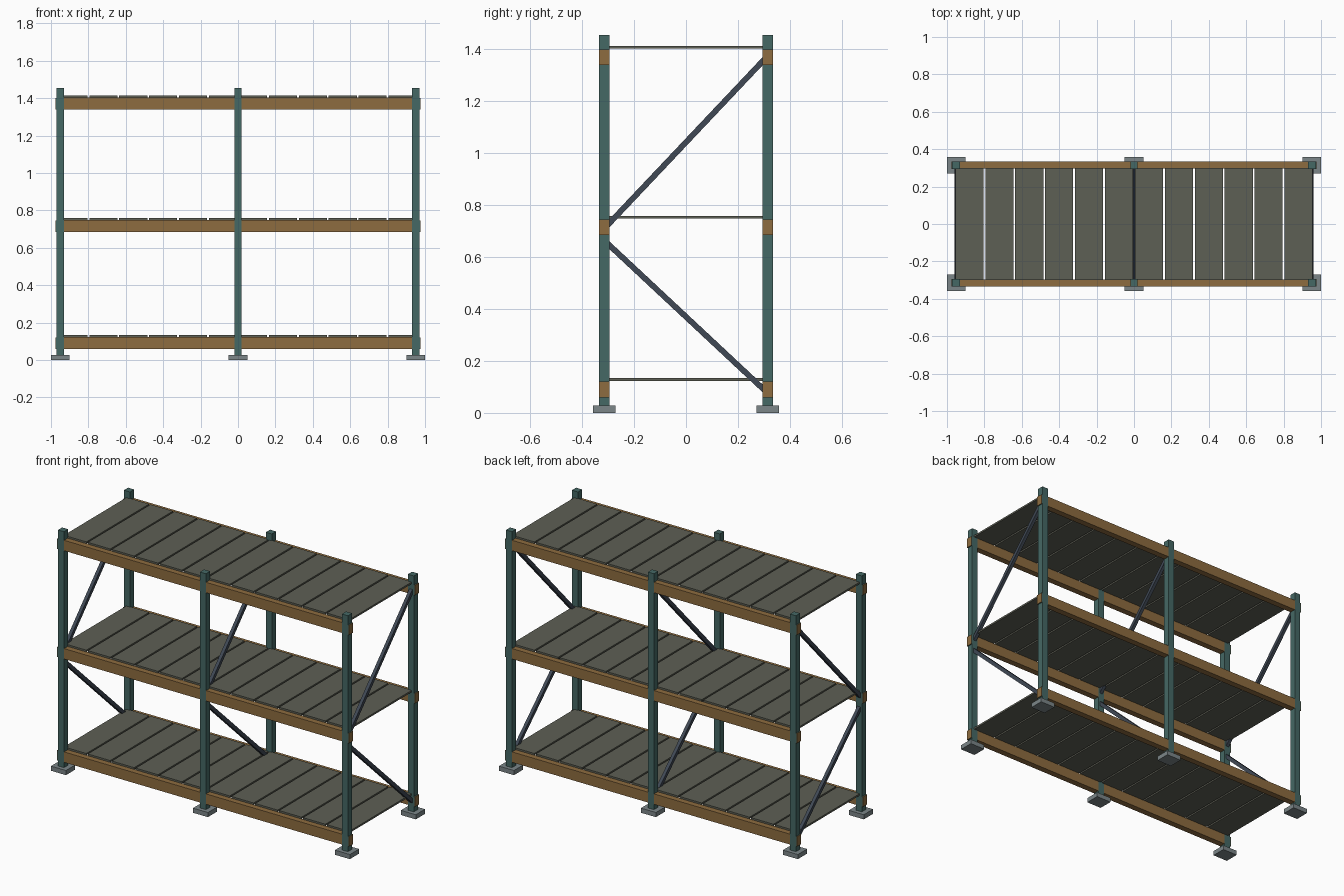
import bpy
import math
from mathutils import Vector

cube = bpy.data.objects.get("Cube")
if cube:
    bpy.data.objects.remove(cube, do_unlink=True)


def make_material(name, rgb):
    mat = bpy.data.materials.new(name)
    mat.use_nodes = True
    color = (*rgb, 1)
    mat.diffuse_color = color
    mat.node_tree.nodes["Principled BSDF"].inputs["Base Color"].default_value = color
    return mat


TEAL = make_material("teal_steel", (0.06, 0.14, 0.13))
BROWN = make_material("orange_brown", (0.27, 0.15, 0.05))
GREY = make_material("foot_grey", (0.2, 0.24, 0.25))
DECK = make_material("deck_grey", (0.11, 0.115, 0.09))
SLATE = make_material("slate_brace", (0.05, 0.065, 0.09))


def box(name, lo, hi, mat):
    lo, hi = Vector(lo), Vector(hi)
    bpy.ops.mesh.primitive_cube_add(size=1, location=(lo + hi) / 2)
    ob = bpy.context.object
    ob.name = name
    ob.scale = hi - lo
    ob.data.materials.append(mat)
    return ob


FRAMES = (-0.95, 0, 0.95)
LEVELS = (0.06, 0.685, 1.34)
POST_Y, HALF, TOP = 0.315, 0.02, 1.455
BEAM_H = 0.063


def brace(name, x, start, end):
    (y0, z0), (y1, z1) = start, end
    bpy.ops.mesh.primitive_cube_add(size=1, location=(x, (y0 + y1) / 2, (z0 + z1) / 2))
    ob = bpy.context.object
    ob.name = name
    ob.scale = (0.02, math.hypot(y1 - y0, z1 - z0), 0.022)
    ob.rotation_euler.x = math.atan2(z1 - z0, y1 - y0)
    ob.data.materials.append(SLATE)


# Upright frames: posts, foot plates and diagonal braces
for x in FRAMES:
    for y in (-POST_Y, POST_Y):
        box("post", (x - HALF, y - HALF, 0.02), (x + HALF, y + HALF, TOP), TEAL)
        box("foot_plate", (x - 0.05, y - 0.044, 0), (x + 0.05, y + 0.044, 0.028), GREY)
    brace("lower_brace", x, (-0.305, 0.655), (0.305, 0.085))
    brace("upper_brace", x, (-0.305, 0.72), (0.305, 1.365))

# Shelf levels: beams, connectors and deck boards
for z in LEVELS:
    for y in (-POST_Y, POST_Y):
        for left, right in zip(FRAMES, FRAMES[1:]):
            box("beam", (left + HALF, y - 0.019, z), (right - HALF, y + 0.019, z + BEAM_H), BROWN)
        for side in (-1, 1):
            inner, outer, cap = (side * v for v in (0.965, 0.974, 0.977))
            box("beam_connector", (min(inner, outer), y - HALF, z), (max(inner, outer), y + HALF, z + BEAM_H - 0.003), TEAL)
            box("connector_cap", (min(outer, cap), y - HALF, z), (max(outer, cap), y + HALF, z + BEAM_H - 0.003), BROWN)
    for i in range(12):
        x = -0.88 + i * 0.16
        box("deck_board", (x - 0.075, -0.3, z + BEAM_H), (x + 0.075, 0.3, z + BEAM_H + 0.011), DECK)
